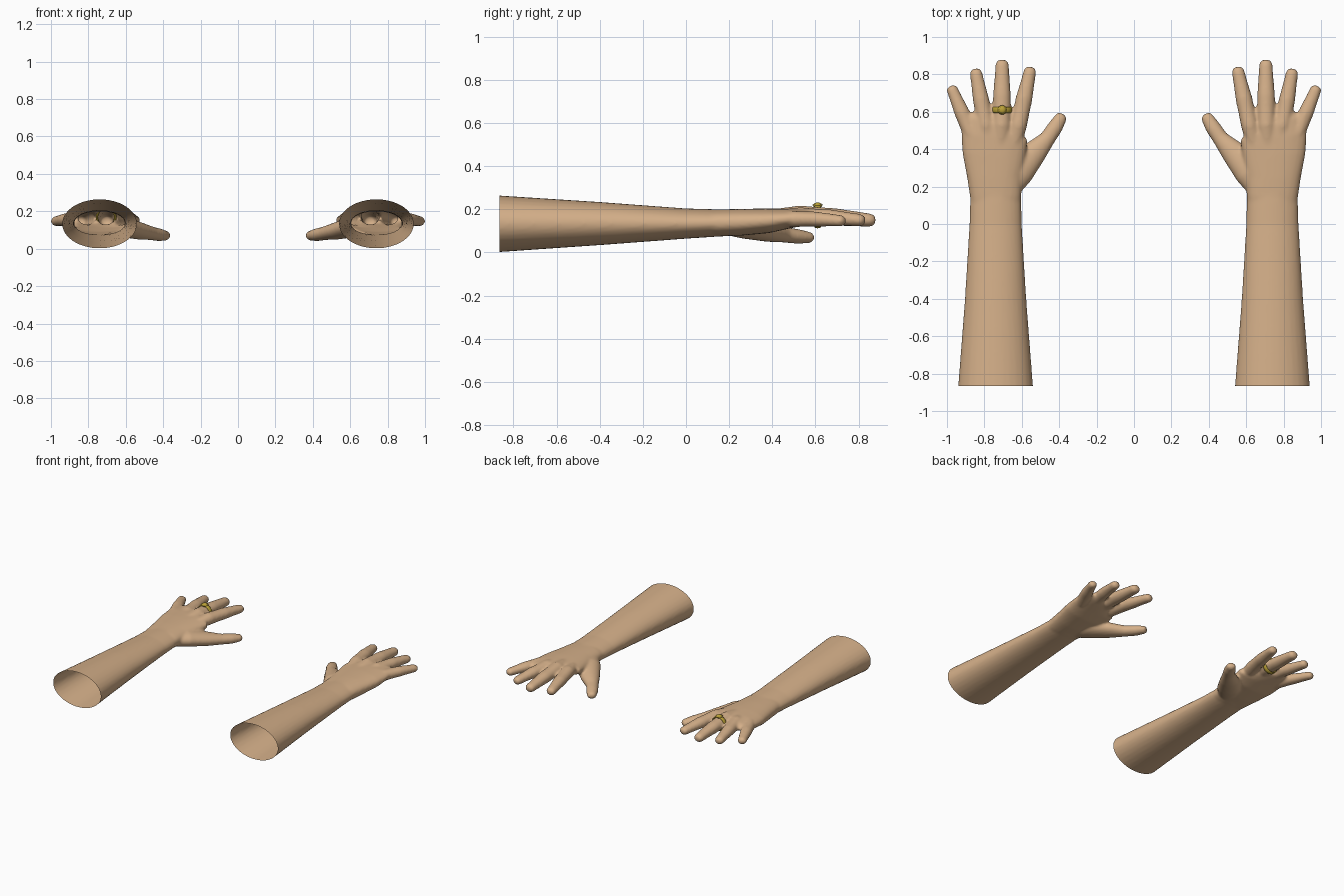
import bpy, bmesh, math
from mathutils import Vector, Matrix

if "Cube" in bpy.data.objects:
    bpy.data.objects.remove(bpy.data.objects["Cube"])


def material(name, rgb):
    m = bpy.data.materials.new(name)
    m.diffuse_color = (*rgb, 1)
    m.use_nodes = True
    m.node_tree.nodes["Principled BSDF"].inputs["Base Color"].default_value = m.diffuse_color
    return m


SKIN = material("skin tan", (0.66, 0.43, 0.25))
GOLD = material("ring gold", (0.50, 0.36, 0.04))


def tube(bm, stations, power=2.0, tip=True, n=32):
    """Closed loft through (x, y, z, half width, half height) stations."""
    pts = [Vector(s[:3]) for s in stations]
    rad = [(s[3], s[4]) for s in stations]
    rings = []
    for i, p in enumerate(pts):
        t = (pts[min(i + 1, len(pts) - 1)] - pts[max(i - 1, 0)]).normalized()
        rings.append((p, t, *rad[i]))
    if tip:  # blunt rounded end
        p, t, a, b = rings[-1]
        for ang in (25, 50, 70, 84):
            s, c = math.sin(math.radians(ang)), math.cos(math.radians(ang))
            rings.append((p + t * b * s, t, a * c ** 0.7, b * c ** 0.7))
    loops = []
    for p, t, a, b in rings:
        side = t.cross(Vector((0, 0, 1))).normalized()
        up = side.cross(t)
        loop = []
        for k in range(n):
            c, s = math.cos(2 * math.pi * k / n), math.sin(2 * math.pi * k / n)
            u = math.copysign(abs(c) ** (2 / power), c) * a
            v = math.copysign(abs(s) ** (2 / power), s) * b
            loop.append(bm.verts.new(p + side * u + up * v))
        loops.append(loop)
    faces = [bm.faces.new(loops[0]), bm.faces.new(loops[-1][::-1])]
    for l0, l1 in zip(loops, loops[1:]):
        for k in range(n):
            j = (k + 1) % n
            faces.append(bm.faces.new((l0[k], l1[k], l1[j], l0[j])))
    bmesh.ops.recalc_face_normals(bm, faces=faces)


def finger(bm, base, knuckle, end, r):
    """Finger with slightly swollen joints and a tapered end."""
    k, e = Vector(knuckle), Vector(end)
    st = [(*base, r * 0.9, r * 0.7), (*k, r * 1.0, r * 0.92)]
    for f, w, lift in ((0.3, 0.97, 0.002), (0.5, 0.97, 0.003), (0.75, 0.84, 0.002), (1, 0.74, 0)):
        p = k.lerp(e, f)
        st.append((p.x, p.y, p.z + lift, r * w, r * w * 0.86))
    tube(bm, st)


def add_object(name, bm, mat):
    me = bpy.data.meshes.new(name)
    bm.to_mesh(me)
    me.materials.append(mat)
    ob = bpy.data.objects.new(name, me)
    bpy.context.collection.objects.link(ob)
    for p in me.polygons:
        p.use_smooth = True
    return ob


# Forearm and palm
bm = bmesh.new()
tube(bm, [(0.74, -0.95, 0.133, 0.208, 0.138), (0.74, -0.865, 0.133, 0.2, 0.131),
          (0.74, -0.4, 0.134, 0.164, 0.1), (0.74, 0.0, 0.134, 0.14, 0.07),
          (0.74, 0.15, 0.137, 0.136, 0.063), (0.743, 0.17, 0.137, 0.137, 0.063)], tip=False)
tube(bm, [(0.74, 0.0, 0.135, 0.12, 0.05), (0.74, 0.15, 0.137, 0.137, 0.062),
          (0.745, 0.25, 0.14, 0.147, 0.062), (0.747, 0.38, 0.147, 0.17, 0.057),
          (0.746, 0.47, 0.157, 0.178, 0.047), (0.735, 0.52, 0.162, 0.165, 0.04),
          (0.715, 0.55, 0.163, 0.135, 0.03)], power=2.3, tip=False)

# Fingers
finger(bm, (0.66, 0.36, 0.155), (0.618, 0.53, 0.168), (0.557, 0.812, 0.150), 0.046)
finger(bm, (0.72, 0.36, 0.160), (0.707, 0.53, 0.173), (0.705, 0.848, 0.150), 0.049)
finger(bm, (0.76, 0.36, 0.155), (0.793, 0.53, 0.168), (0.844, 0.803, 0.150), 0.045)
finger(bm, (0.81, 0.33, 0.145), (0.875, 0.49, 0.155), (0.970, 0.714, 0.147), 0.042)

# Thumb
tube(bm, [(0.70, 0.17, 0.130, 0.07, 0.045), (0.62, 0.28, 0.118, 0.085, 0.055),
          (0.53, 0.385, 0.095, 0.066, 0.046), (0.462, 0.458, 0.082, 0.043, 0.036),
          (0.42, 0.52, 0.074, 0.041, 0.034), (0.393, 0.565, 0.070, 0.034, 0.027)])

# Fuse into one smooth skin, then open the elbow end
fused = add_object("skin_helper", bm, SKIN)
bm.free()
rm = fused.modifiers.new("fuse", "REMESH")
rm.mode = "VOXEL"
rm.voxel_size = 0.009
sm = fused.modifiers.new("soften", "SMOOTH")
sm.factor = 0.5
sm.iterations = 6
deps = bpy.context.evaluated_depsgraph_get()
bm = bmesh.new()
bm.from_object(fused, deps)
bpy.data.objects.remove(fused, do_unlink=True)
bmesh.ops.bisect_plane(bm, geom=bm.verts[:] + bm.edges[:] + bm.faces[:], dist=1e-5,
                       plane_co=(0, -0.865, 0), plane_no=(0, -1, 0), clear_outer=True)
add_object("arm_right", bm, SKIN)
bmesh.ops.scale(bm, vec=(-1, 1, 1), verts=bm.verts)
bmesh.ops.reverse_faces(bm, faces=bm.faces)
add_object("arm_left", bm, SKIN)
bm.free()

# Ring band: rounded profile spun about the finger axis
bm = bmesh.new()
N, M = 40, 10
centre = Vector((-0.705, 0.61, 0.167))
grid = []
for i in range(N):
    a = 2 * math.pi * i / N
    row = []
    for j in range(M):
        b = 2 * math.pi * j / M
        r = 0.049 + 0.006 * math.cos(b)
        row.append(bm.verts.new(centre + Vector((r * math.cos(a), 0.016 * math.sin(b), r * math.sin(a)))))
    grid.append(row)
for i in range(N):
    for j in range(M):
        bm.faces.new((grid[i][j], grid[(i + 1) % N][j], grid[(i + 1) % N][(j + 1) % M], grid[i][(j + 1) % M]))
bmesh.ops.recalc_face_normals(bm, faces=bm.faces)
add_object("ring_band", bm, GOLD)
bm.free()

# Ring setting and domed top
bm = bmesh.new()
bmesh.ops.create_cone(bm, cap_ends=True, segments=24, radius1=0.018, radius2=0.025, depth=0.012,
                      matrix=Matrix.Translation((-0.705, 0.61, 0.217)))
bmesh.ops.create_uvsphere(bm, u_segments=20, v_segments=10, radius=0.019,
                          matrix=Matrix.Translation((-0.705, 0.61, 0.222)) @ Matrix.Diagonal((1, 1, 0.5, 1)))
add_object("ring_setting", bm, GOLD)
bm.free()
